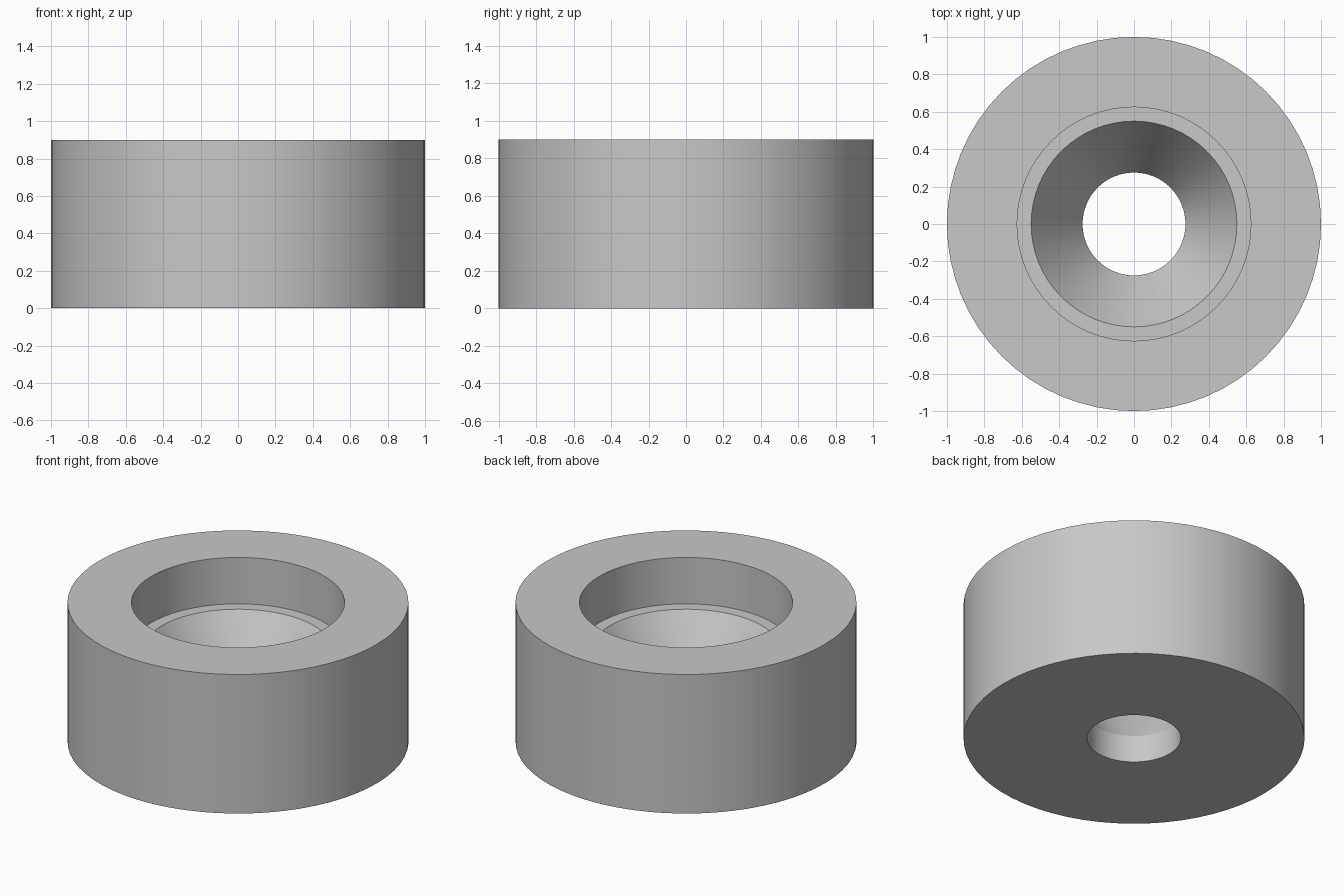
import bpy
import bmesh
import math
from mathutils import Vector

SIDES = 64

cube = bpy.data.objects.get("Cube")
if cube:
    bpy.data.objects.remove(cube, do_unlink=True)

# Plain grey material
grey = bpy.data.materials.new("plain_grey")
grey.use_nodes = True
colour = (0.58, 0.58, 0.58, 1)
grey.diffuse_color = colour
grey.node_tree.nodes["Principled BSDF"].inputs["Base Color"].default_value = colour

# Closed cross-section (radius, height): outer wall, recess, shelf, cone, bore
profile = [
    (1.0, 0.0), (1.0, 0.9),
    (0.625, 0.9), (0.625, 0.6),
    (0.55, 0.6), (0.275, 0.175),
    (0.275, 0.0),
]

# Revolve the section around the z axis
bm = bmesh.new()
verts = [bm.verts.new((r, 0, z)) for r, z in profile]
edges = [bm.edges.new((v, verts[(i + 1) % len(verts)])) for i, v in enumerate(verts)]
bmesh.ops.spin(bm, geom=verts + edges, cent=Vector(), axis=Vector((0, 0, 1)),
               angle=math.tau, steps=SIDES, use_merge=True)
bmesh.ops.remove_doubles(bm, verts=bm.verts[:], dist=0.0001)
bmesh.ops.recalc_face_normals(bm, faces=bm.faces[:])

mesh = bpy.data.meshes.new("countersunk_bushing")
bm.to_mesh(mesh)
bm.free()
mesh.materials.append(grey)
bushing = bpy.data.objects.new("countersunk_bushing", mesh)
bpy.context.collection.objects.link(bushing)

# Smooth round walls, crisp rims
bpy.ops.object.select_all(action='DESELECT')
bushing.select_set(True)
bpy.context.view_layer.objects.active = bushing
bpy.ops.object.shade_smooth_by_angle(angle=math.radians(30))
